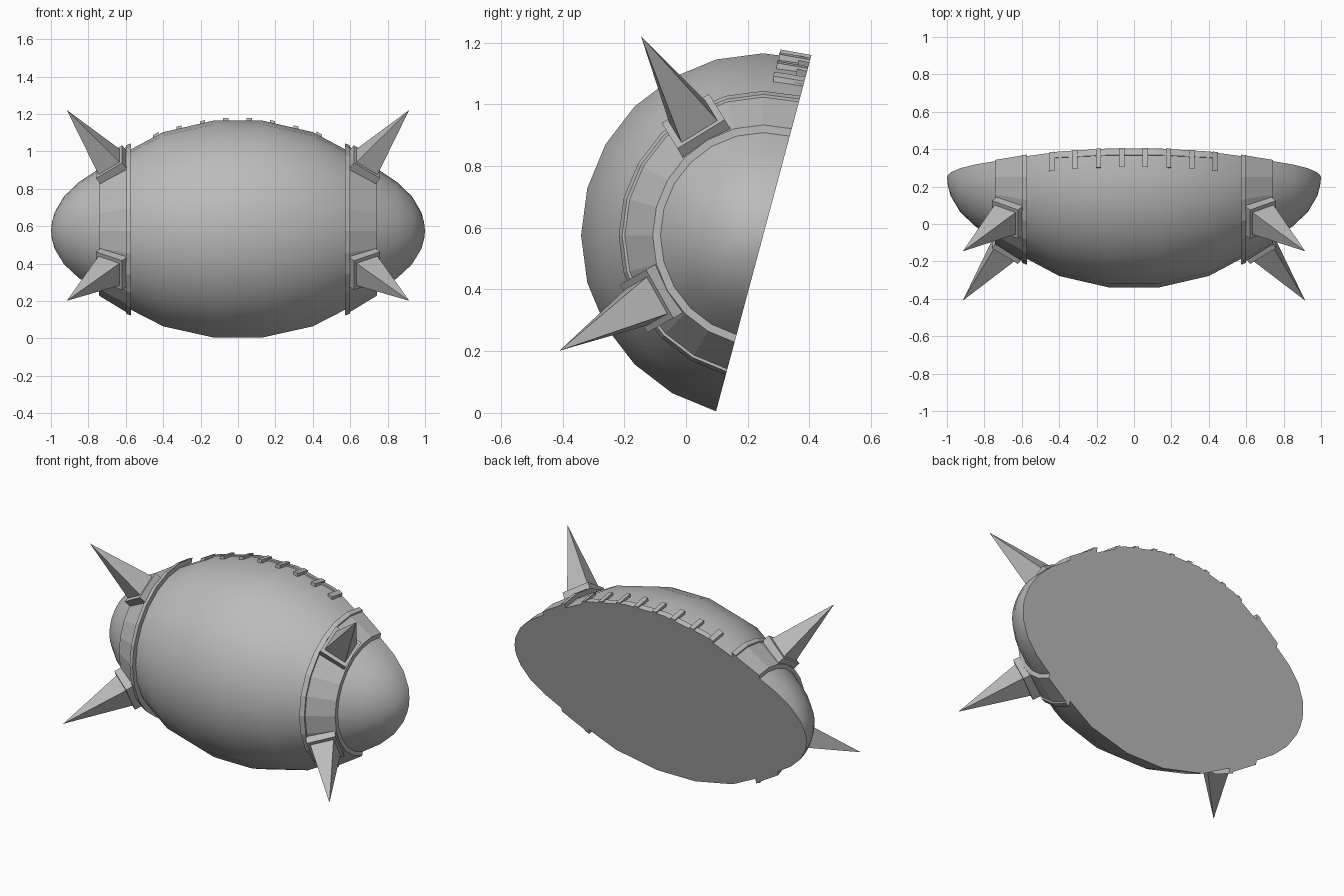
import bpy, bmesh
from math import sin, cos, radians
from mathutils import Matrix, Vector

cube = bpy.data.objects.get("Cube")
if cube:
    bpy.data.objects.remove(cube, do_unlink=True)

grey = bpy.data.materials.new("plain grey")
grey.use_nodes = True
grey.diffuse_color = (0.5, 0.5, 0.5, 1)
grey.node_tree.nodes["Principled BSDF"].inputs["Base Color"].default_value = (0.5, 0.5, 0.5, 1)

AXIS = Vector((0, 0.25, 0.575))   # long axis of the ball, parallel to x
START, END = 75, 255              # the flat back cuts the ball along these angles


def radial(angle):
    a = radians(angle)
    return Vector((0, cos(a), sin(a)))


def finish(name, bm, smooth=False):
    bmesh.ops.remove_doubles(bm, verts=bm.verts, dist=1e-5)
    bmesh.ops.recalc_face_normals(bm, faces=bm.faces)
    mesh = bpy.data.meshes.new(name)
    bm.to_mesh(mesh)
    bm.free()
    mesh.materials.append(grey)
    obj = bpy.data.objects.new(name, mesh)
    bpy.context.collection.objects.link(obj)
    if smooth:
        bpy.ops.object.select_all(action='DESELECT')
        obj.select_set(True)
        bpy.context.view_layer.objects.active = obj
        bpy.ops.object.shade_smooth_by_angle(angle=radians(40))
    return obj


def sweep(bm, profile, angles, closed=True):
    """Turn an (x, radius) profile about the ball's axis, with capped ends."""
    rings = [[bm.verts.new(AXIS + Vector((x, 0, 0)) + radial(a) * r) for x, r in profile]
             for a in angles]
    n = len(profile)
    for p, q in zip(rings, rings[1:]):
        for i in range(n if closed else n - 1):
            j = (i + 1) % n
            bm.faces.new((p[i], p[j], q[j], q[i]))
    bm.faces.new(rings[0])
    bm.faces.new(rings[-1])


half = [(0.13, 0.59), (0.4, 0.528), (0.59, 0.427), (0.74, 0.335), (0.85, 0.262),
        (0.93, 0.185), (0.98, 0.10), (0.995, 0.045), (1.0, 0.0)]
outline = [(-x, r) for x, r in reversed(half)] + half
arc = range(START, END + 1, 15)


def ball_radius(x):
    for (x0, r0), (x1, r1) in zip(outline, outline[1:]):
        if x0 <= x <= x1:
            return r0 + (r1 - r0) * (x - x0) / (x1 - x0)


def raised_strip(bm, xs, angles, height):
    top = [(x, ball_radius(x) + height) for x in xs]
    bottom = [(x, ball_radius(x) - 0.02) for x in reversed(xs)]
    sweep(bm, top + bottom, angles)


# Half ball with a flat back
bm = bmesh.new()
sweep(bm, outline, arc, closed=False)
finish("ball_body", bm, smooth=True)

# Lacing: a thin strip along the back edge with raised crossbars
bm = bmesh.new()
raised_strip(bm, [-0.45, -0.4, -0.13, 0.13, 0.4, 0.45], (START, START + 3.5), 0.005)
finish("lace_strip", bm)
bm = bmesh.new()
for i in range(8):
    x = -0.44 + 0.125 * i
    reach = 0.10 / ball_radius(x) * 57.3
    raised_strip(bm, [x - 0.014, x + 0.014], (START, START + reach), 0.015)
finish("lace_crossbars", bm)

# Tapered bands with a lip, each carrying two spikes
band = [(0.573, 0.40), (0.573, 0.468), (0.60, 0.457), (0.60, 0.448), (0.743, 0.358), (0.743, 0.30)]
for side, sx in (("left", 1), ("right", -1)):
    bm = bmesh.new()
    sweep(bm, [(x * sx, r) for x, r in band], arc)
    finish(side + "_band", bm)

    for level, angle in (("upper", 121.5), ("lower", 209.5)):
        out = radial(angle)
        x_dir = Vector((sx, 0, 0))
        normal = (x_dir * 0.57 + out * 0.82).normalized()
        slope = (x_dir * 0.82 - out * 0.57).normalized()
        base = AXIS + x_dir * 0.67 + out * 0.405
        frame = Matrix((slope, normal.cross(slope), normal)).transposed().to_4x4()
        frame = Matrix.Translation(base) @ frame

        bm = bmesh.new()
        bmesh.ops.create_cube(bm, size=1, matrix=frame @ Matrix.Diagonal((0.17, 0.18, 0.07, 1)))
        finish(f"{side}_{level}_spike_plate", bm)

        bm = bmesh.new()
        turn = Matrix.Translation((0, 0, 0.215)) @ Matrix.Rotation(radians(45), 4, 'Z')
        bmesh.ops.create_cone(bm, cap_ends=True, segments=4, radius1=0.105, radius2=0,
                              depth=0.43, matrix=frame @ turn)
        finish(f"{side}_{level}_spike", bm)
